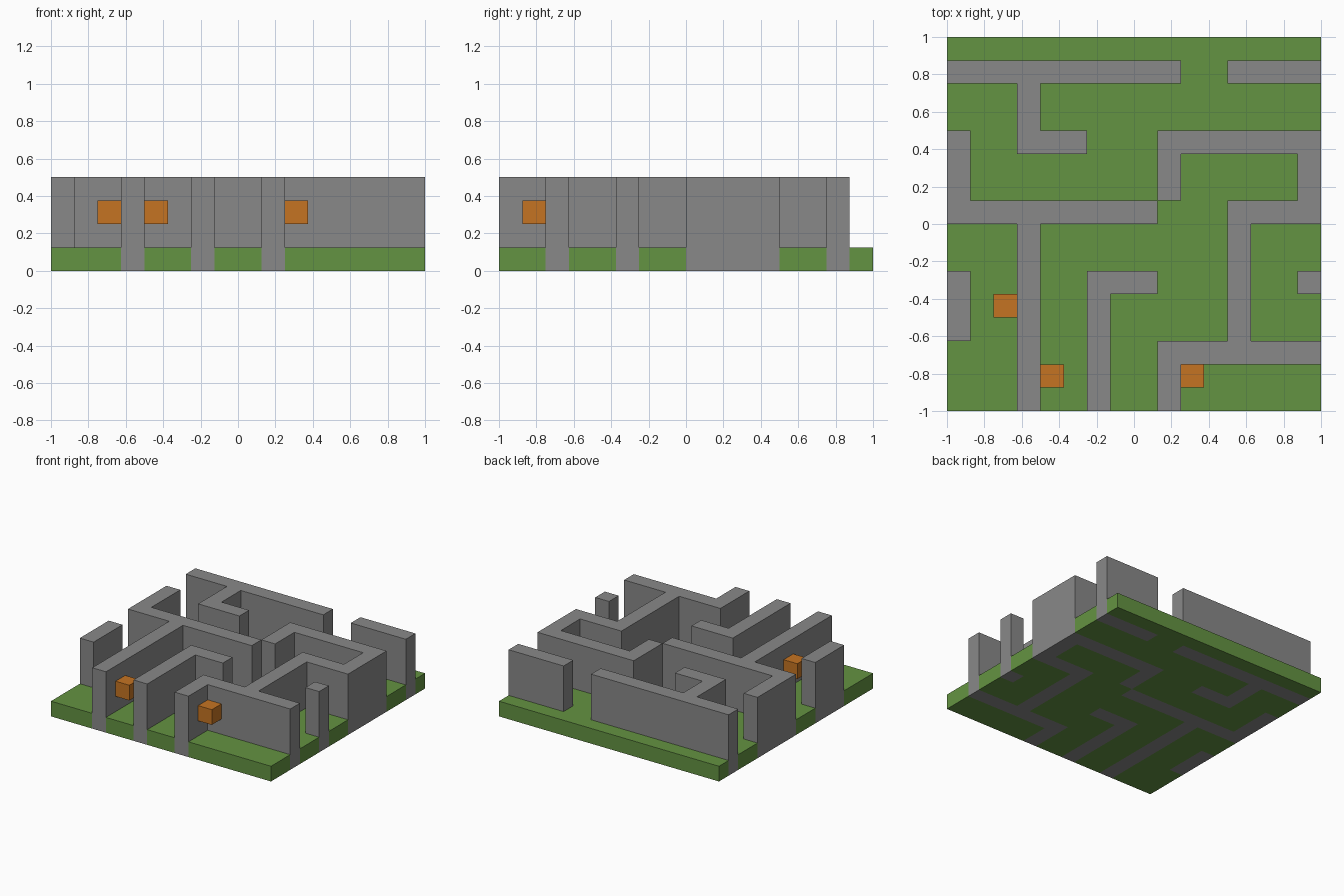
import bpy
import bmesh
from mathutils import Vector

old = bpy.data.objects.get("Cube")
if old:
    bpy.data.objects.remove(old, do_unlink=True)

CELL = 0.125

# Plan of the maze, back row first: '#' is wall, '.' is grass
PLAN = """
................
##########..####
...#............
...#............
#..###...#######
#........#.....#
#........#.....#
#########...####
...#........#...
...#........#...
#..#..###...#..#
#..#..#.....#...
#..#..#.....#...
...#..#..#######
...#..#..#......
...#..#..#......
""".split()


def material(name, color):
    mat = bpy.data.materials.new(name)
    mat.use_nodes = True
    mat.diffuse_color = (*color, 1)
    mat.node_tree.nodes["Principled BSDF"].inputs["Base Color"].default_value = (*color, 1)
    return mat


def slab(name, cells, bottom, top, mat):
    """Closed solid standing on a set of (column, row) grid cells."""
    bm = bmesh.new()

    def point(col, row, z):
        return bm.verts.new(Vector((col * CELL - 1, row * CELL - 1, z)))

    for c, r in cells:
        ring = [(c, r), (c + 1, r), (c + 1, r + 1), (c, r + 1)]
        outward = [(c, r - 1), (c + 1, r), (c, r + 1), (c - 1, r)]
        bm.faces.new([point(*p, top) for p in ring])
        bm.faces.new([point(*p, bottom) for p in reversed(ring)])
        # Sides only where the neighbouring cell is empty
        for i, neighbour in enumerate(outward):
            if neighbour not in cells:
                a, b = ring[i], ring[(i + 1) % 4]
                bm.faces.new([point(*a, bottom), point(*b, bottom),
                              point(*b, top), point(*a, top)])
    bmesh.ops.remove_doubles(bm, verts=bm.verts, dist=0.001)
    mesh = bpy.data.meshes.new(name)
    bm.to_mesh(mesh)
    bm.free()
    mesh.materials.append(mat)
    obj = bpy.data.objects.new(name, mesh)
    bpy.context.collection.objects.link(obj)
    return obj


def cells_of(symbol):
    return {(c, r) for r, line in enumerate(reversed(PLAN))
            for c, s in enumerate(line) if s == symbol}


grass = material("grass_green", (0.127, 0.292, 0.054))
stone = material("stone_grey", (0.25, 0.25, 0.25))
orange = material("lamp_orange", (0.558, 0.174, 0.016))

# Grass floor and the walls set into it
slab("grass_floor", cells_of("."), 0, CELL, grass)
slab("maze_walls", cells_of("#"), 0, 4 * CELL, stone)

# Lamp blocks fixed to the sides of the walls
for i, cell in enumerate([(2, 4), (4, 1), (10, 1)], 1):
    slab(f"wall_lamp_{i}", {cell}, 2 * CELL, 3 * CELL, orange)
